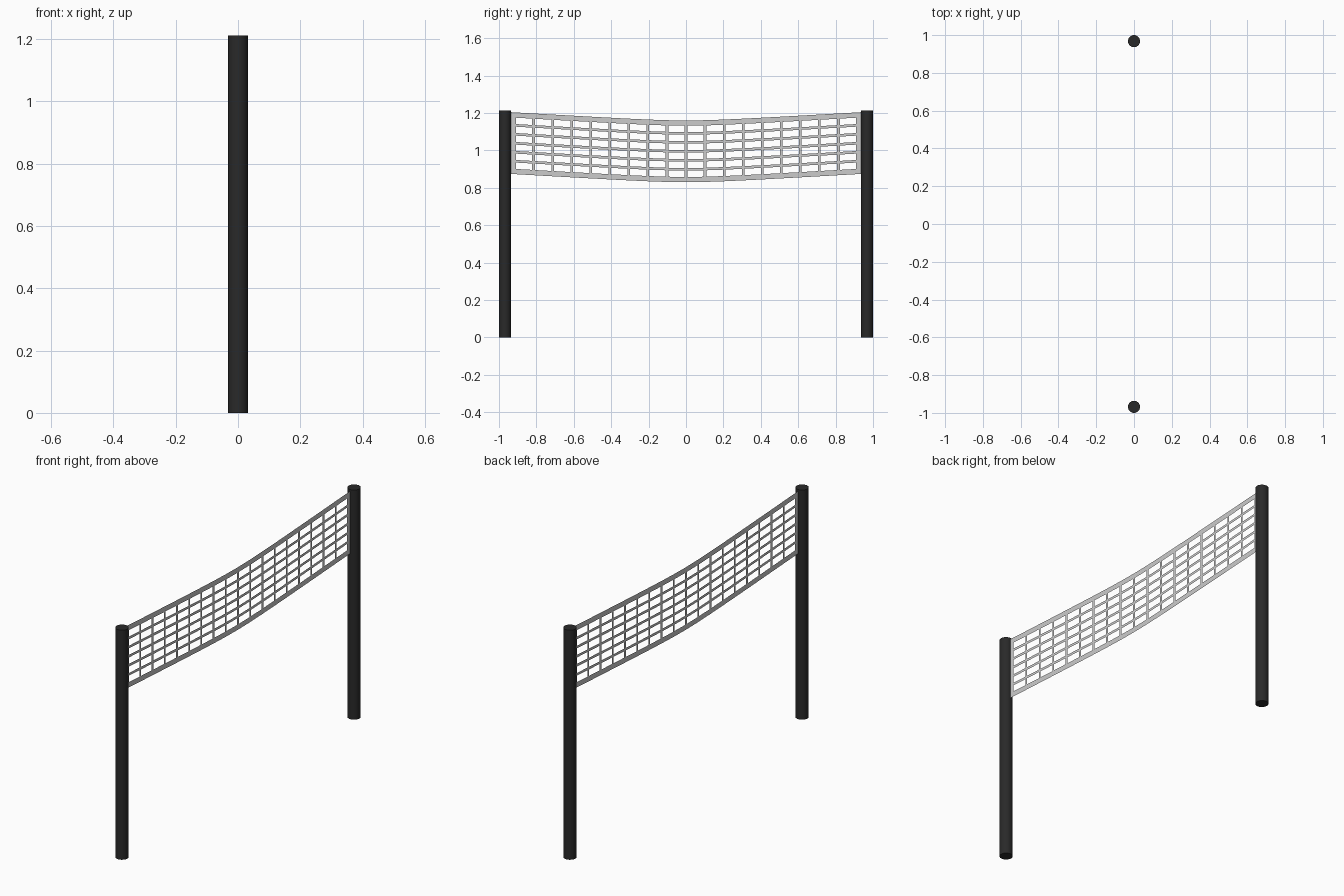
import bpy, bmesh, math

if "Cube" in bpy.data.objects:
    bpy.data.objects.remove(bpy.data.objects["Cube"])

POST_Y, POST_R, POST_H = 0.968, 0.032, 1.212
HALF_W = 0.938               # half width of the net
NET_TOP, NET_BOT = 1.16, 0.83  # heights at mid span
BAND, STRAND = 0.028, 0.014  # border tape and cord widths
COLS, ROWS = 18, 6


def material(name, rgb):
    m = bpy.data.materials.new(name)
    m.diffuse_color = (*rgb, 1)
    m.use_nodes = True
    m.node_tree.nodes["Principled BSDF"].inputs["Base Color"].default_value = m.diffuse_color
    return m


def breaks(lo, hi, cells):
    """Edges along one axis: tape, hole, cord, hole ... tape (even bands are solid)."""
    a, b = lo + BAND, hi - BAND
    vals = [lo, a]
    pitch = (b - a + STRAND) / cells
    for i in range(1, cells):
        c = a - STRAND / 2 + pitch * i
        vals += [c - STRAND / 2, c + STRAND / 2]
    return vals + [b, hi]


def sag(y):
    return 0.0585 * (math.hypot(y, 0.2) - 0.2)


# Posts
dark = material("dark_post", (0.022, 0.022, 0.022))
for name, side in (("front_post", -1), ("back_post", 1)):
    bpy.ops.mesh.primitive_cylinder_add(vertices=32, radius=POST_R, depth=POST_H,
                                        location=(0, side * POST_Y, POST_H / 2))
    post = bpy.context.object
    post.name = name
    post.data.materials.append(dark)
    bpy.ops.object.shade_smooth_by_angle()

# Net: one flat sagging sheet with the mesh holes left open
ys = breaks(-HALF_W, HALF_W, COLS)
zs = breaks(NET_BOT, NET_TOP, ROWS)
bm = bmesh.new()
grid = [[bm.verts.new((0, y, z + sag(y))) for z in zs] for y in ys]
for i in range(len(ys) - 1):
    for j in range(len(zs) - 1):
        if i % 2 == 0 or j % 2 == 0:
            bm.faces.new((grid[i][j], grid[i + 1][j], grid[i + 1][j + 1], grid[i][j + 1]))
mesh = bpy.data.meshes.new("net")
bm.to_mesh(mesh)
bm.free()
net = bpy.data.objects.new("net", mesh)
bpy.context.collection.objects.link(net)
